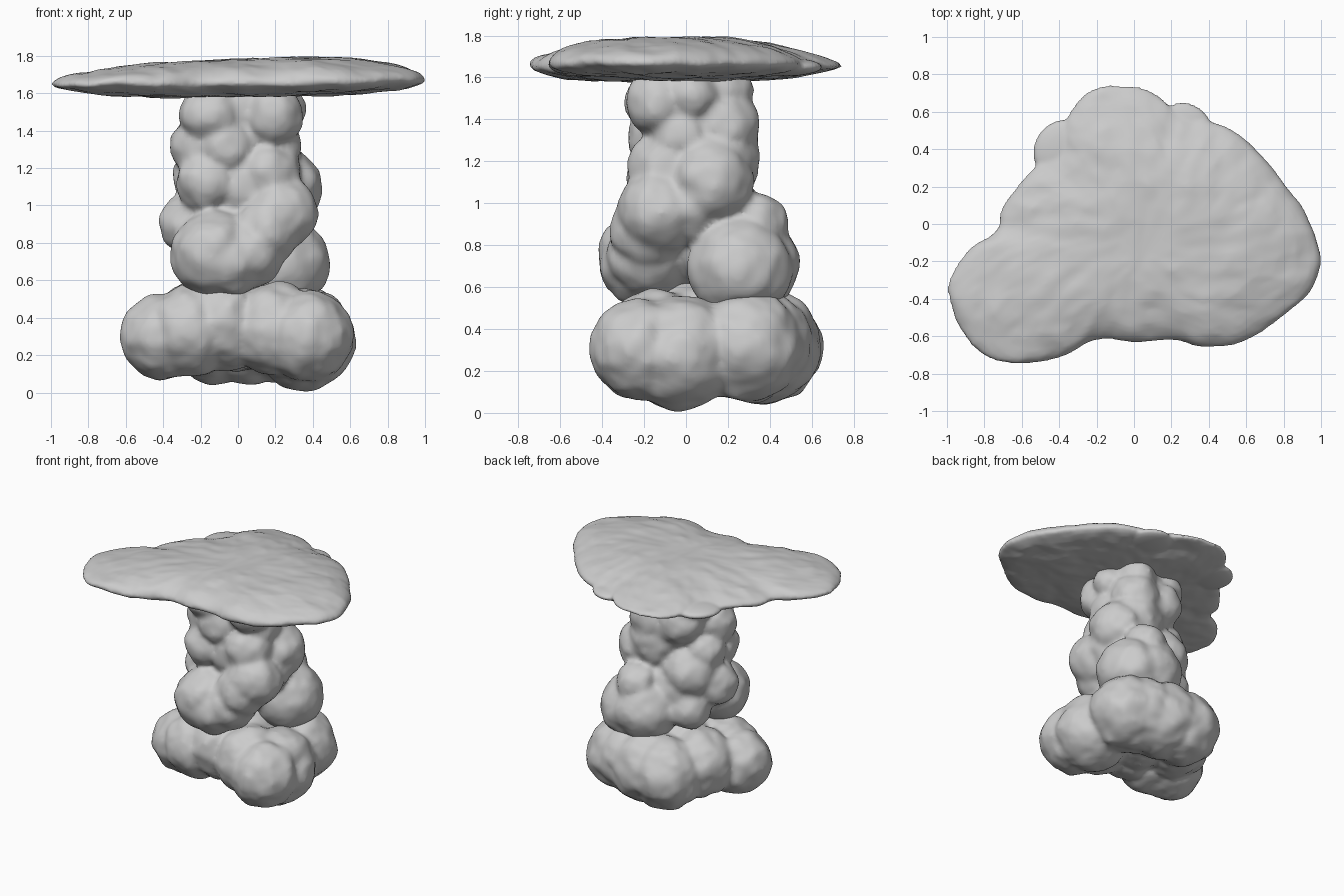
import bpy, bmesh, math
from mathutils import Vector, Matrix, noise

cube = bpy.data.objects.get("Cube")
if cube:
    bpy.data.objects.remove(cube)

grey = bpy.data.materials.new("smoke_grey")
grey.use_nodes = True
tone = (0.6, 0.6, 0.6, 1)
grey.diffuse_color = tone
grey.node_tree.nodes["Principled BSDF"].inputs["Base Color"].default_value = tone


def finish(name, bm, voxel, smooth):
    """Turn overlapping shells into one soft lumpy skin."""
    mesh = bpy.data.meshes.new(name)
    bm.to_mesh(mesh)
    bm.free()
    mesh.materials.append(grey)
    obj = bpy.data.objects.new(name, mesh)
    bpy.context.collection.objects.link(obj)
    remesh = obj.modifiers.new("merge", "REMESH")
    remesh.mode = "VOXEL"
    remesh.voxel_size = voxel
    remesh.use_smooth_shade = True
    soften = obj.modifiers.new("soften", "SMOOTH")
    soften.iterations = smooth
    soften.factor = 0.5
    return obj


def lumps(name, blobs, rough):
    """Cluster of noisy balls, each given as x, y, z, radius."""
    bm = bmesh.new()
    for x, y, z, r in blobs:
        centre = Vector((x, y, z))
        ball = bmesh.ops.create_icosphere(bm, subdivisions=4, radius=r,
                                          matrix=Matrix.Translation(centre))
        for v in ball["verts"]:
            out = (v.co - centre).normalized()
            v.co += out * rough * (noise.noise(v.co * 9) + noise.noise(v.co * 20) * 0.6)
    return finish(name, bm, 0.018, 6)


# Wide billowing foot
lumps("base_cloud", [
    (.35, -.03, .285, .275), (.37, -.21, .3, .245), (.2, -.14, .34, .25),
    (-.39, -.07, .3, .235), (-.25, -.12, .33, .245), (-.07, -.1, .37, .25),
    (0, .08, .38, .27), (.31, .29, .32, .27), (.2, .33, .33, .27),
    (.05, .37, .32, .275), (-.11, .39, .31, .265), (-.24, .17, .34, .25),
], 0.02)

# Rising stem of smaller puffs
lumps("smoke_column", [
    (-.13, -.19, .74, .23), (-.04, -.21, .71, .2), (.05, -.18, .75, .2),
    (.15, -.18, .86, .18), (.23, -.13, .96, .2), (.2, .02, 1.0, .2),
    (.24, .26, .69, .25), (.13, .3, .71, .24), (.18, .34, .9, .15),
    (-.25, .02, .9, .17), (-.02, .08, .85, .27), (-.14, .18, .74, .16),
    (.25, .12, 1.1, .2), (.13, .13, 1.19, .22), (.16, -.1, 1.16, .18),
    (.05, 0, 1.1, .25), (-.12, .12, 1.0, .21),
    (-.17, -.13, 1.13, .16), (-.19, .06, 1.15, .16), (-.2, -.05, 1.32, .165),
    (.17, -.02, 1.34, .17), (-.07, -.1, 1.32, .18), (.02, .05, 1.35, .26),
    (.14, .17, 1.37, .18), (-.08, .18, 1.38, .16), (-.15, -.13, 1.48, .165),
    (.19, -.13, 1.48, .16), (-.14, .13, 1.53, .15), (.12, .18, 1.53, .14),
    (.22, .02, 1.52, .14), (.02, .02, 1.5, .24),
], 0.016)

# Flat spreading cap: outline seen from above
outline = [
    (1.01, -.2), (.94, .05), (.8, .22), (.63, .44), (.47, .54), (.24, .58),
    (.14, .69), (-.05, .76), (-.25, .72), (-.38, .56), (-.37, .4), (-.55, .3),
    (-.71, .1), (-.72, -.04), (-.9, -.13), (-1.01, -.33), (-.96, -.54),
    (-.81, -.71), (-.6, -.76), (-.37, -.71), (-.2, -.6), (0, -.64),
    (.23, -.61), (.36, -.67), (.56, -.65), (.76, -.53), (.96, -.36),
]
edge = [Vector(p) for p in outline]
for step in range(2):
    edge = [q for a, b in zip(edge, edge[1:] + edge[:1])
            for q in (a.lerp(b, .25), a.lerp(b, .75))]

bm = bmesh.new()
middle = Vector((.05, -.1))
STEPS = 28


def cap_point(p, t):
    """Point on the lens section; t runs from top centre to bottom centre."""
    angle = math.pi * t
    s, lift = math.sin(angle) ** .85, math.cos(angle)
    q = middle + (p - middle) * s
    height = .128 + .03 * q.x if lift > 0 else .08
    height *= 1 - 1.4 * max(0, q.y - .42)
    z = 1.658 + .01 * q.x + height * lift
    ripple = noise.noise((q.x * 4, q.y * 4, z * 6)) + .8 * noise.noise((q.x * 12, q.y * 12, z * 9))
    swell = 1 + .014 * noise.noise((q.x * 8, q.y * 8, z * 12))
    return (q.x * swell, q.y * swell, z + .013 * ripple)


rings = [[bm.verts.new(cap_point(p, i / STEPS)) for p in edge] for i in range(1, STEPS)]
for upper, lower in zip(rings, rings[1:]):
    n = len(upper)
    for i in range(n):
        j = (i + 1) % n
        bm.faces.new((upper[i], lower[i], lower[j], upper[j]))
bm.faces.new(rings[0])
bm.faces.new(rings[-1][::-1])

# Thin lower lobes peeking out behind the cap
for x, y, z, rx, ry in [(-.36, .38, 1.645, .18, .18), (.26, .46, 1.65, .17, .19),
                        (.6, .17, 1.66, .18, .19)]:
    place = Matrix.Translation((x, y, z)) @ Matrix.Diagonal((rx, ry, .045, 1))
    bmesh.ops.create_icosphere(bm, subdivisions=4, radius=1, matrix=place)
bmesh.ops.recalc_face_normals(bm, faces=bm.faces)
finish("smoke_cap", bm, 0.014, 2)
